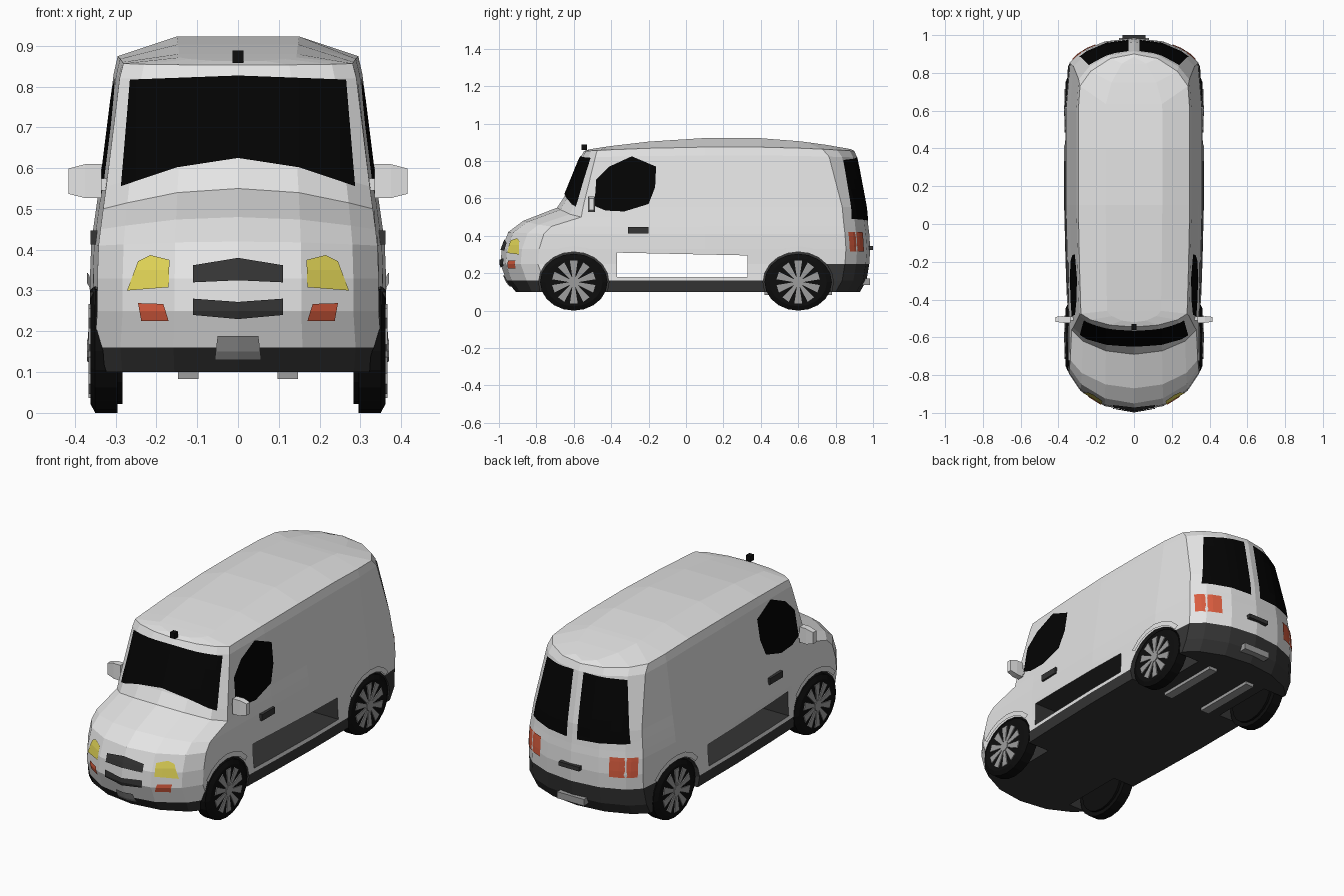
import bpy, bmesh
from math import sin, cos, pi
from mathutils import Vector, Matrix
from mathutils.bvhtree import BVHTree

if "Cube" in bpy.data.objects:
    bpy.data.objects.remove(bpy.data.objects["Cube"], do_unlink=True)


def material(name, r, g, b):
    m = bpy.data.materials.new(name)
    m.use_nodes = True
    m.diffuse_color = (r, g, b, 1)
    m.node_tree.nodes["Principled BSDF"].inputs["Base Color"].default_value = (r, g, b, 1)
    return m


paint = material("white paint", .78, .78, .78)
trim = material("dark trim", .035, .035, .035)
glass = material("black glass", .001, .001, .001)
rubber = material("black rubber", .004, .004, .004)
metal = material("grey metal", .34, .34, .34)
yellow = material("headlight yellow", .8, .7, .1)
orange = material("lamp orange", .7, .11, .05)


def make(name, bm, *mats, mirror=False):
    me = bpy.data.meshes.new(name)
    bm.to_mesh(me)
    bm.free()
    ob = bpy.data.objects.new(name, me)
    bpy.context.scene.collection.objects.link(ob)
    for m in mats:
        me.materials.append(m)
    if mirror:
        ob.modifiers.new("Mirror", 'MIRROR').use_axis[0] = True
    return ob


def add_box(bm, centre, size, taper=1.0):
    """Box; taper scales the outer (+x) end."""
    vs = bmesh.ops.create_cube(bm, size=1)["verts"]
    for v in vs:
        k = taper if v.co.x > 0 else 1
        v.co = Vector((v.co.x * size[0], v.co.y * size[1] * k, v.co.z * size[2] * k)) + Vector(centre)


def box(name, centre, size, mat, mirror=False, taper=1.0):
    bm = bmesh.new()
    add_box(bm, centre, size, taper)
    return make(name, bm, mat, mirror=mirror)


def add_disc(bm, x0, x1, y, z, ry, rz, sides, top=1.0):
    """Elliptical cylinder along x."""
    turn = Matrix.Rotation(pi / 2, 4, 'Y')
    vs = bmesh.ops.create_cone(bm, cap_ends=True, segments=sides, radius1=1,
                               radius2=top, depth=1, matrix=turn)["verts"]
    for v in vs:
        v.co = Vector(((x0 + x1) / 2 + v.co.x * (x1 - x0), y + v.co.y * ry, z + v.co.z * rz))


# Body shell: stacked outlines (z, front y, corner depth, half width, rear y, side sag, roof bow)
RINGS = [
    (.10, -.91, .16, .365, .93, 0, 0),
    (.16, -.96, .20, .370, .965, 0, 0),
    (.25, -.992, .20, .363, .98, 0, 0),
    (.33, -.985, .20, .363, .985, 0, 0),
    (.42, -.95, .19, .360, .98, .01, 0),
    (.48, -.87, .15, .355, .975, .03, 0),
    (.55, -.69, .13, .348, .97, .05, 0),
    (.61, -.65, .10, .340, .965, .055, 0),
    (.83, -.565, .08, .305, .915, 0, .01),
    (.875, -.545, .07, .295, .90, 0, .02),
    (.925, -.52, .06, .150, .885, 0, .06),
]
CORNER = [(0, 0, 0), (.45, .14, .2), (.82, .54, .7), (1, 1, 1)]
SIDE = (-.4, -.2, .1, .4, .6)


def outline(z, yf, d, hw, yr, sag, bow):
    pts = [(hw * w, yf + d * t, z - sag * s) for w, t, s in CORNER]
    pts += [(hw, y, z - sag) for y in SIDE]
    pts += [(hw * w, yr - (.13 + 2 * bow) * t, z - sag) for w, t, s in reversed(CORNER)]
    out = []
    for x, y, h in pts:
        narrow = 1 - .05 * min(1, max(0, -y / .5)) - .06 * min(1, max(0, (y - .6) / .25))
        run = (y - .25) / (.75 if y < .25 else .62)
        out.append((x * narrow, y, h - bow * run * run))
    return out


bm = bmesh.new()
loops = []
for ring in RINGS:
    half = outline(*ring)
    other = [(-x, y, z) for x, y, z in half[-2:0:-1]]
    loops.append([bm.verts.new(p) for p in half + other])
n, last = len(loops[0]), len(half) - 1
for r, (a, b) in enumerate(zip(loops, loops[1:])):
    for i in range(n):
        j = (i + 1) % n
        f = bm.faces.new((a[i], a[j], b[j], b[i]))
        rear = f.calc_center_median().y > .68
        f.material_index = 1 if r == 0 or (r == 1 and rear) else 0
bm.faces.new(loops[0][::-1]).material_index = 1
top = loops[-1]
for i in range(last):
    quad = [top[i], top[i + 1], top[(n - i - 1) % n], top[(n - i) % n]]
    bm.faces.new(list(dict.fromkeys(quad)))
bmesh.ops.recalc_face_normals(bm, faces=bm.faces)
surface = BVHTree.FromBMesh(bm)
body = make("van_body", bm, paint, trim)

# Wheel arches and the open side bay
WHEELS = [(s, y) for s in (-1, 1) for y in (-.6, .6)]
bm = bmesh.new()
for s, y in WHEELS:
    add_disc(bm, s * .36 - .14, s * .36 + .14, y, .152, .188, .162, 20)
add_box(bm, (0, -.02, .245), (1, .70, .13))
for v in bm.verts:
    if abs(v.co.x) > .499 and .3 < v.co.y < .35 and v.co.z > .3:
        v.co.z -= .015
bmesh.ops.recalc_face_normals(bm, faces=bm.faces)
cutter = make("arch_cutter", bm, trim)
cutter.hide_render = True
cut = body.modifiers.new("Openings", 'BOOLEAN')
cut.operation, cut.solver, cut.object = 'DIFFERENCE', 'EXACT', cutter
cut.material_mode = 'TRANSFER'
bpy.context.view_layer.objects.active = body
bpy.ops.object.modifier_apply(modifier=cut.name)
bpy.data.objects.remove(cutter, do_unlink=True)

# Thin plates that follow the body: polygons drawn on the front, rear or side
VIEWS = {
    "front": (lambda u, v: Vector((u, -2, v)), Vector((0, 1, 0))),
    "rear": (lambda u, v: Vector((u, 2, v)), Vector((0, -1, 0))),
    "side": (lambda u, v: Vector((2, u, v)), Vector((-1, 0, 0))),
}


def plate(name, view, polys, mat, mirror=True, lift=.006, step=.05):
    place, ray = VIEWS[view]
    bm = bmesh.new()
    for poly in polys:
        bm.faces.new([bm.verts.new(place(u, v)) for u, v in poly])
    across = Vector((0, 1, 0)) if view == "side" else Vector((1, 0, 0))
    for normal in (across, Vector((0, 0, 1))):
        for k in range(-20, 21):
            bmesh.ops.bisect_plane(bm, geom=bm.verts[:] + bm.edges[:] + bm.faces[:],
                                   plane_co=normal * k * step, plane_no=normal)
    for v in bm.verts:
        hit = surface.ray_cast(v.co, ray)[0]
        if hit:
            v.co = hit - ray * lift
    bm.normal_update()
    bmesh.ops.reverse_faces(bm, faces=[f for f in bm.faces if f.normal.dot(ray) > 0])
    return make(name, bm, mat, mirror=mirror)


def both(right):
    """Close a symmetric polygon from its +x half."""
    return right + [(-x, z) for x, z in reversed(right) if x > 0]


plate("windscreen", "front", [both([(0, .827), (.265, .817), (.287, .556), (.15, .602), (0, .625)])],
      glass, mirror=False)
plate("cab_window", "side", [[(-.49, .56), (-.48, .70), (-.41, .77), (-.29, .825), (-.16, .77),
                              (-.165, .66), (-.20, .57), (-.33, .53), (-.43, .535)]], glass)
plate("rear_window", "rear", [[(.03, .48), (.03, .82), (.24, .805), (.29, .49)]], glass)
plate("headlight", "front", [[(.17, .308), (.168, .375), (.215, .387), (.245, .372), (.272, .30)]], yellow)
plate("front_indicator", "front", [[(.17, .225), (.183, .267), (.245, .269), (.237, .225)]], orange)
plate("tail_light", "rear", [[(.205, .315), (.205, .42), (.325, .42), (.325, .315)]], orange)
plate("upper_grille", "front", [both([(0, .38), (.11, .362), (.11, .32), (0, .325)])], trim, mirror=False)
plate("lower_grille", "front", [both([(0, .272), (.11, .28), (.11, .24), (0, .23)])], trim, mirror=False)
plate("front_plate", "front", [both([(.05, .188), (.057, .13)])], metal, mirror=False, lift=.009)

# Raised lips over the arches
for label, y in (("front", -.6), ("rear", .6)):
    def arc(i, ry, rz):
        a = pi * i / 10
        return (y + ry * cos(a), .155 + rz * sin(a))
    lip = [[arc(i, .19, .163), arc(i + 1, .19, .163), arc(i + 1, .215, .19), arc(i, .215, .19)]
           for i in range(2, 8)]
    plate(label + "_arch_lip", "side", lip, paint, lift=.007, step=.2)

# Wheels: tyre, rim spokes and hub
for s, y in WHEELS:
    label = ("left" if s > 0 else "right") + ("_front" if y < 0 else "_rear")
    bm = bmesh.new()
    add_disc(bm, s * .295, s * .35, y, .152, .18, .152, 20)
    add_disc(bm, s * .35, s * .362, y, .152, .18, .152, 20, .85)
    add_disc(bm, s * .283, s * .295, y, .152, .15, .13, 20)
    bmesh.ops.recalc_face_normals(bm, faces=bm.faces)
    make(label + "_tyre", bm, rubber)
    bm = bmesh.new()
    for i in range(10):
        turn = Matrix.Rotation(2 * pi * i / 10, 4, 'X')
        vs = bmesh.ops.create_cube(bm, size=1)["verts"]
        for v in vs:
            wide = .042 if v.co.z > 0 else .015
            p = turn @ Vector((v.co.x * .01, v.co.y * wide, .07 + v.co.z * .09))
            v.co = p + Vector((s * .362, y, .152))
    add_disc(bm, s * .355, s * .37, y, .152, .028, .028, 10)
    bmesh.ops.recalc_face_normals(bm, faces=bm.faces)
    make(label + "_rim", bm, metal)

# Mirrors, handles, rear plate, roof lamp and chassis rails
box("mirror_arm", (.325, -.50, .56), (.06, .02, .03), paint, mirror=True)
box("mirror_inner", (.355, -.507, .568), (.04, .035, .083), paint, mirror=True)
box("mirror_outer", (.395, -.505, .568), (.04, .035, .083), paint, mirror=True, taper=.75)
box("door_handle", (.346, -.255, .43), (.03, .11, .034), trim, mirror=True)
box("rear_handle", (0, .985, .335), (.12, .03, .022), trim)
box("rear_plate", (0, .96, .155), (.16, .05, .035), metal)
box("roof_lamp", (0, -.545, .873), (.028, .03, .03), rubber)
box("chassis_rail", (.122, .60, .093), (.05, .36, .02), metal, mirror=True)
